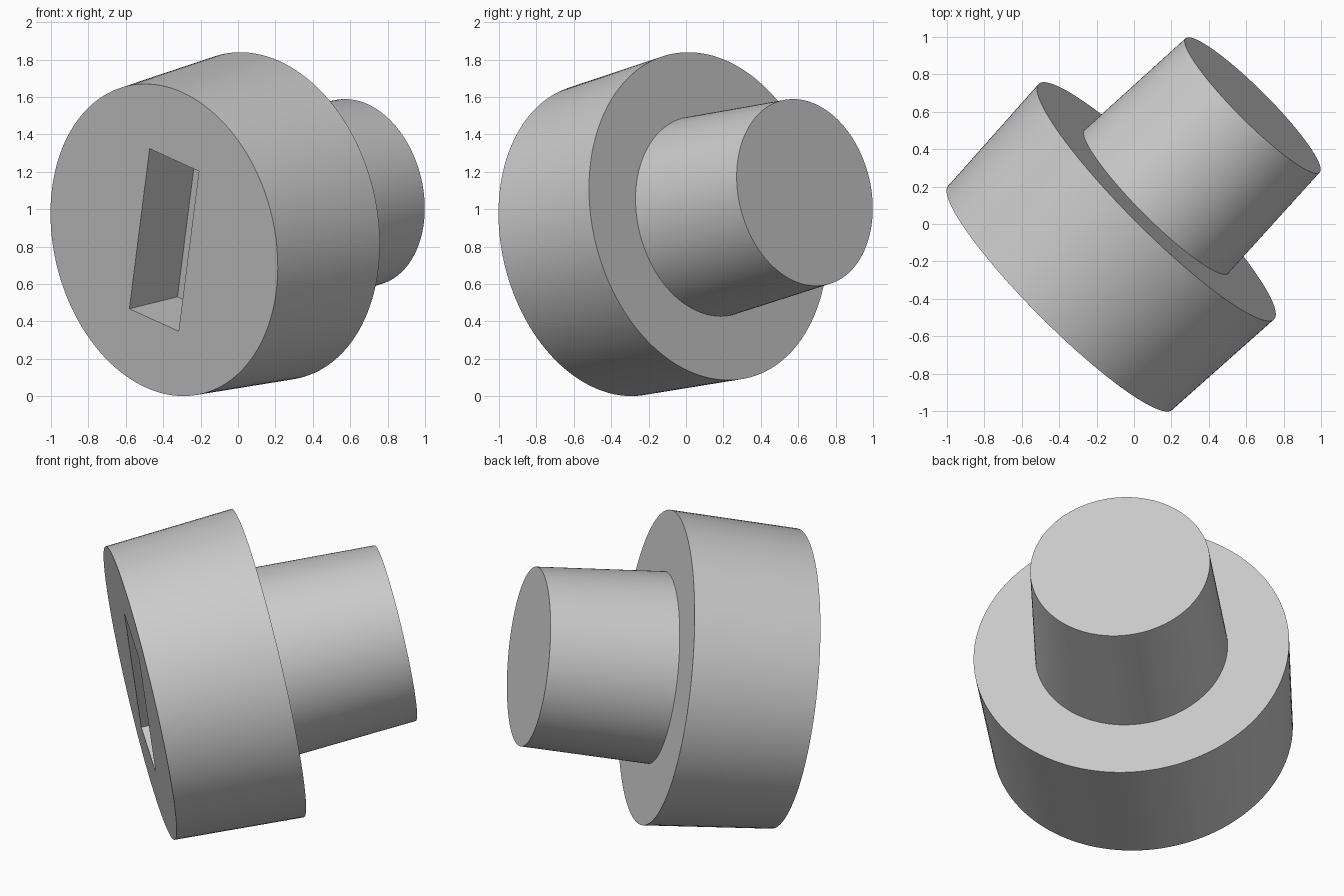
import bpy
import bmesh
from math import radians, sin, cos, tau
from mathutils import Matrix, Vector

cube = bpy.data.objects.get("Cube")
if cube:
    bpy.data.objects.remove(cube, do_unlink=True)

SEGMENTS = 128
STEP = 0.739                       # thickness of each stage along the axis
ORIGIN = Vector((-0.395, -0.395, 0.835))
AXIS = Vector((0.697, 0.697, 0.172)).normalized()

# Tilted frame: x runs along the slot, y across it, z along the turning axis
side = Vector((1, -1, 0)).normalized()
up = side.cross(AXIS)
if up.z < 0:
    up = -up
roll = radians(19.2)
along = up * cos(roll) + side * sin(roll)
across = AXIS.cross(along)
frame = Matrix.Translation(ORIGIN) @ Matrix((along, across, AXIS)).transposed().to_4x4()

grey = bpy.data.materials.new("plain grey")
grey.use_nodes = True
colour = (0.6, 0.6, 0.6, 1)
grey.diffuse_color = colour
grey.node_tree.nodes["Principled BSDF"].inputs["Base Color"].default_value = colour


def add_object(name, bm):
    """Turn a bmesh into an object standing in the tilted frame."""
    bmesh.ops.recalc_face_normals(bm, faces=bm.faces)
    mesh = bpy.data.meshes.new(name)
    bm.transform(frame)
    bm.to_mesh(mesh)
    bm.free()
    obj = bpy.data.objects.new(name, mesh)
    bpy.context.collection.objects.link(obj)
    mesh.materials.append(grey)
    return obj


# Stepped knob: tapered flange and tapered stub turned from one profile
profile = [(0.847, 0), (0.89, STEP), (0.543, STEP), (0.507, 2 * STEP)]
bm = bmesh.new()
verts = [bm.verts.new((r, 0, z)) for r, z in profile]
edges = [bm.edges.new(pair) for pair in zip(verts, verts[1:])]
bmesh.ops.spin(bm, geom=verts + edges, axis=(0, 0, 1), cent=(0, 0, 0),
               angle=tau, steps=SEGMENTS)
bmesh.ops.remove_doubles(bm, verts=bm.verts, dist=0.0001)
bmesh.ops.holes_fill(bm, edges=[e for e in bm.edges if e.is_boundary], sides=0)
knob = add_object("stepped_knob", bm)

# Rectangular slot sunk halfway into the flange
bm = bmesh.new()
bmesh.ops.create_cube(bm, size=1, matrix=Matrix.Diagonal((0.92, 0.372, STEP, 1)))
cutter = add_object("slot_cutter", bm)
cutter.hide_render = True

cut = knob.modifiers.new("slot", "BOOLEAN")
cut.operation = "DIFFERENCE"
cut.solver = "EXACT"
cut.object = cutter

bpy.ops.object.select_all(action="DESELECT")
bpy.context.view_layer.objects.active = knob
knob.select_set(True)
bpy.ops.object.modifier_apply(modifier=cut.name)
bpy.data.objects.remove(cutter, do_unlink=True)
bpy.ops.object.shade_smooth_by_angle(angle=radians(30))
